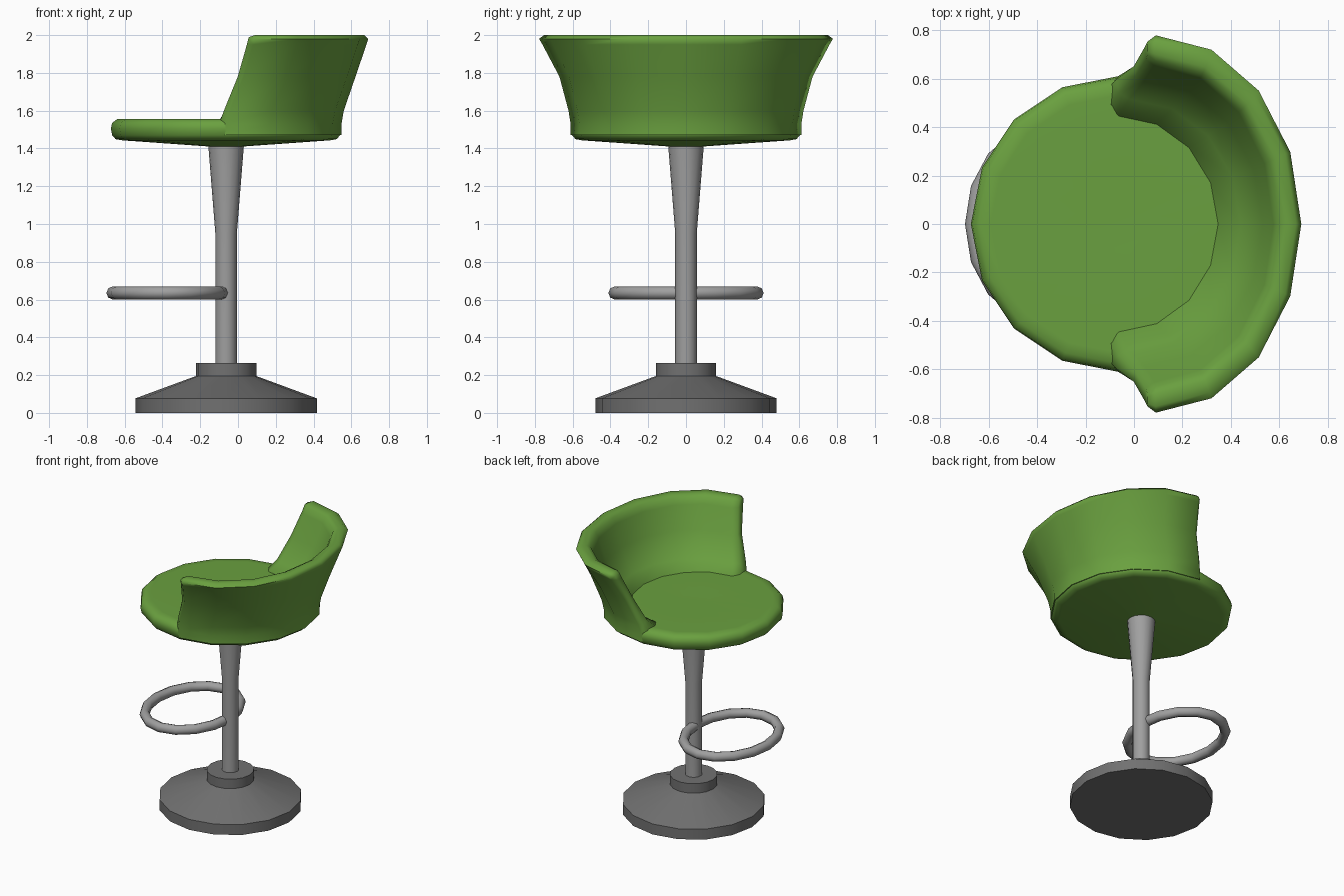
import bpy, bmesh, math

if "Cube" in bpy.data.objects:
    bpy.data.objects.remove(bpy.data.objects["Cube"])

N = 16          # sides of every round part
AXIS = -0.063   # x of the pole axis


def material(name, rgb):
    m = bpy.data.materials.new(name)
    m.diffuse_color = (*rgb, 1)
    m.use_nodes = True
    m.node_tree.nodes["Principled BSDF"].inputs["Base Color"].default_value = m.diffuse_color
    return m


GREEN = material("green upholstery", (0.144, 0.352, 0.050))
STEEL = material("light grey metal", (0.35, 0.35, 0.35))
DARK = material("dark grey metal", (0.165, 0.165, 0.165))


def finish(bm, name, mat, angle):
    bmesh.ops.recalc_face_normals(bm, faces=bm.faces)
    me = bpy.data.meshes.new(name)
    bm.to_mesh(me)
    bm.free()
    me.materials.append(mat)
    ob = bpy.data.objects.new(name, me)
    bpy.context.collection.objects.link(ob)
    bpy.ops.object.select_all(action='DESELECT')
    ob.select_set(True)
    bpy.context.view_layer.objects.active = ob
    bpy.ops.object.shade_smooth_by_angle(angle=math.radians(angle))
    return ob


def bridge(bm, a, b, closed=True):
    n = len(a)
    for i in range(n if closed else n - 1):
        j = (i + 1) % n
        bm.faces.new((a[i], a[j], b[j], b[i]))


def lathe(name, profile, mat, angle):
    """Revolve (radius, z) points around the pole axis, capped at both ends."""
    bm = bmesh.new()
    rings = []
    for r, z in profile:
        rings.append([bm.verts.new((AXIS + r * math.cos(k * math.tau / N),
                                    r * math.sin(k * math.tau / N), z)) for k in range(N)])
    for a, b in zip(rings, rings[1:]):
        bridge(bm, a, b)
    bm.faces.new(rings[0])
    bm.faces.new(rings[-1])
    return finish(bm, name, mat, angle)


# Base, pole and seat cushion
lathe("base", [(.48, 0), (.48, .077), (.16, .195), (.16, .265), (.05, .265)], DARK, 30)
lathe("pole", [(.057, .2), (.057, .95), (.095, 1.425)], STEEL, 40)
lathe("seat", [(.05, 1.408), (.1, 1.411), (.55, 1.443), (.585, 1.449), (.603, 1.47), (.61, 1.505),
               (.604, 1.535), (.575, 1.556), (.53, 1.557), (.1, 1.552)], GREEN, 60)

# Footrest: oval tube passing through the pole
bm = bmesh.new()
loops = []
for k in range(N):
    t = k * math.tau / N
    loop = []
    for s in range(8):
        p = s * math.tau / 8
        o = .035 * math.cos(p)
        loop.append(bm.verts.new((-.371 + (.291 + o) * math.cos(t), (.376 + o) * math.sin(t),
                                  .635 + .035 * math.sin(p))))
    loops.append(loop)
for k in range(N):
    bridge(bm, loops[k], loops[(k + 1) % N])
finish(bm, "footrest", STEEL, 60)

# Backrest: half-oval levels (centre x, x radius, y radius, z), outside up then inside down
LEVELS = [(-.063, .611, .611, 1.47), (-.063, .611, .611, 1.53), (-.045, .605, .622, 1.60),
          (.03, .592, .67, 1.78), (.08, .60, .76, 1.95), (.09, .60, .778, 1.98),
          (.09, .578, .752, 2.0),
          (.09, .535, .70, 2.0), (.09, .505, .672, 1.985), (.085, .49, .652, 1.94),
          (.045, .485, .59, 1.78), (-.02, .46, .515, 1.61), (-.063, .41, .445, 1.558),
          (-.063, .41, .445, 1.50)]
M = len(LEVELS)
bm = bmesh.new()
sections = []
for k in range(-4, 5):
    t = k * math.tau / N
    sections.append([bm.verts.new((c + a * math.cos(t), b * math.sin(t), z)) for c, a, b, z in LEVELS])
for a, b in zip(sections, sections[1:]):
    bridge(bm, a, b)
# Rounded front ends of the backrest
for sec in (sections[0], sections[-1]):
    cap = []
    for i, v in enumerate(sec):
        co = v.co.lerp(sec[M - 1 - i].co, .25)
        co.x -= .035
        if i in (M // 2 - 1, M // 2):
            co.z -= .012
        cap.append(bm.verts.new(co))
    bridge(bm, sec, cap)
    for i in range(M // 2 - 1):
        bm.faces.new((cap[i], cap[i + 1], cap[M - 2 - i], cap[M - 1 - i]))
finish(bm, "backrest", GREEN, 70)
